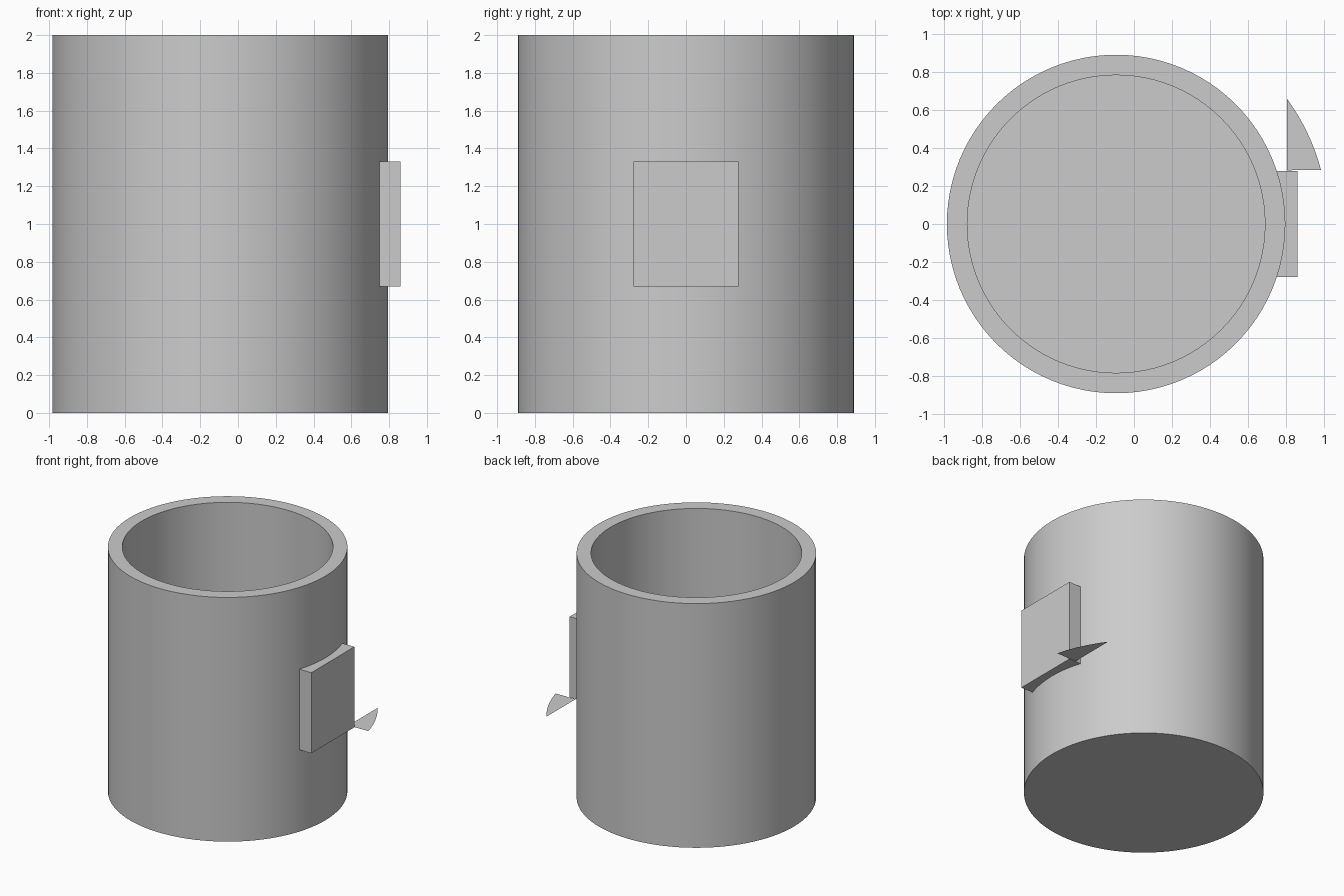
import bpy
import bmesh
from math import cos, sin, radians, tau
from mathutils import Vector

default = bpy.data.objects.get("Cube")
if default:
    bpy.data.objects.remove(default)

CENTRE_X = -0.094
OUTER, INNER, FLOOR, HEIGHT = 0.889, 0.782, 0.107, 2.0
LOW, HIGH = 0.67, 1.33

grey = bpy.data.materials.new("plain grey")
grey.use_nodes = True
colour = (0.6, 0.6, 0.6, 1)
grey.diffuse_color = colour
grey.node_tree.nodes["Principled BSDF"].inputs["Base Color"].default_value = colour


def add_object(name, bm, smooth=False):
    mesh = bpy.data.meshes.new(name)
    bm.to_mesh(mesh)
    bm.free()
    mesh.materials.append(grey)
    obj = bpy.data.objects.new(name, mesh)
    bpy.context.collection.objects.link(obj)
    if smooth:
        bpy.ops.object.select_all(action='DESELECT')
        obj.select_set(True)
        bpy.context.view_layer.objects.active = obj
        bpy.ops.object.shade_smooth_by_angle(angle=radians(30))
    return obj


# Cup body: wall profile revolved about its vertical axis
bm = bmesh.new()
profile = [(0, 0), (OUTER, 0), (OUTER, HEIGHT), (INNER, HEIGHT), (INNER, FLOOR), (0, FLOOR)]
verts = [bm.verts.new((r, 0, z)) for r, z in profile]
edges = [bm.edges.new(pair) for pair in zip(verts, verts[1:])]
bmesh.ops.spin(bm, geom=verts + edges, cent=(0, 0, 0), axis=(0, 0, 1),
               angle=tau, steps=96)
bmesh.ops.remove_doubles(bm, verts=bm.verts, dist=0.0005)
bmesh.ops.recalc_face_normals(bm, faces=bm.faces)
cup = add_object("cup_body", bm, smooth=True)
cup.location.x = CENTRE_X

# Square block set into the side of the wall
bm = bmesh.new()
bmesh.ops.create_cube(bm, size=1)
bmesh.ops.scale(bm, vec=(0.11, 0.556, HIGH - LOW), verts=bm.verts)
bmesh.ops.translate(bm, vec=(0.804, 0, (LOW + HIGH) / 2), verts=bm.verts)
add_object("handle_block", bm)

# Flat sliver beside the block, its outer edge an arc about the cup axis
bm = bmesh.new()
points = [Vector((0.803, 0.282, LOW))]
for i in range(13):
    a = radians(14.8 + (36.2 - 14.8) * i / 12)
    points.append(Vector((CENTRE_X + 1.113 * cos(a), 1.113 * sin(a), LOW)))
bm.faces.new([bm.verts.new(p) for p in points])
add_object("handle_sliver", bm)
